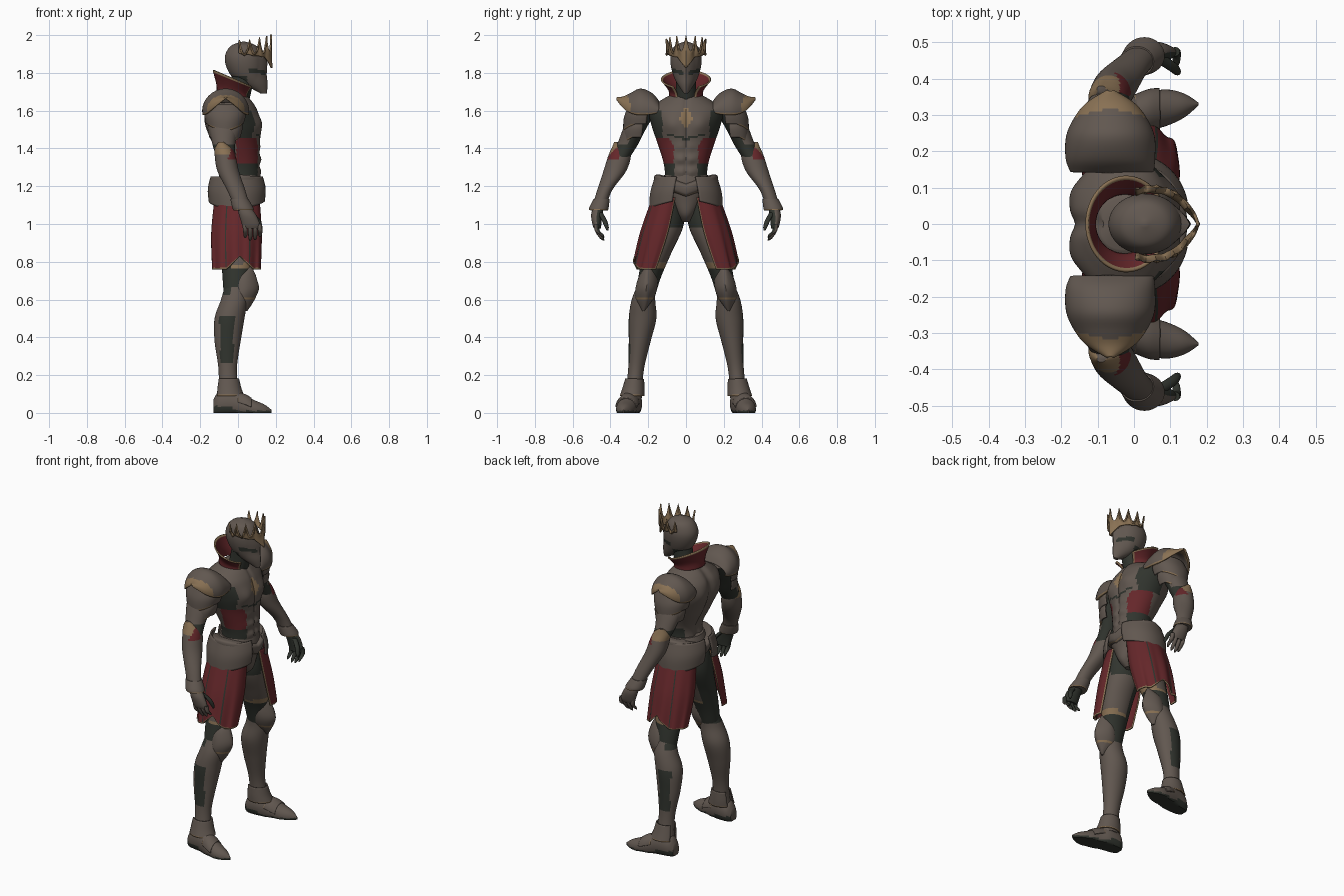
import bpy, bmesh, math
from mathutils import Vector

if "Cube" in bpy.data.objects:
    bpy.data.objects.remove(bpy.data.objects["Cube"], do_unlink=True)


def material(name, rgb):
    m = bpy.data.materials.new(name)
    m.use_nodes = True
    m.diffuse_color = (*rgb, 1)
    m.node_tree.nodes["Principled BSDF"].inputs["Base Color"].default_value = (*rgb, 1)
    return m


STEEL = material("brown steel", (.12, .096, .08))
DARK = material("dark underlayer", (.03, .034, .027))
RED = material("deep red cloth", (.13, .02, .023))
GOLD = material("old gold", (.25, .165, .088))


def spline(keys, steps):
    """Smooth interpolation through the cross-section keys."""
    out = []
    for i in range(len(keys) - 1):
        quad = [keys[max(0, min(len(keys) - 1, j))] for j in range(i - 1, i + 3)]
        for s in range(steps):
            t = s / steps
            out.append([b + .5 * t * (c - a + t * (2*a - 5*b + 4*c - d + t * (3*(b - c) + d - a)))
                        for a, b, c, d in zip(*quad)])
    return out + [list(keys[-1])]


def loft(name, keys, mat=STEEL, axis="z", arc=(0, 360), n=32, steps=5,
         paint=None, warp=None, thick=0, mirror=True):
    """Skin elliptical sections: (position on axis, centre 1, centre 2, radius 1, radius 2)."""
    closed = arc[1] - arc[0] == 360
    cols = n if closed else n + 1
    rings = spline(keys, steps)
    bm = bmesh.new()
    grid = []
    for r, (p, c1, c2, r1, r2) in enumerate(rings):
        row = []
        for k in range(cols):
            u, v = k / n, r / (len(rings) - 1)
            a = math.radians(arc[0] + (arc[1] - arc[0]) * u)
            e, f = c1 + max(r1, .001) * math.cos(a), c2 + max(r2, .001) * math.sin(a)
            co = Vector({"x": (p, e, f), "y": (e, p, f), "z": (e, f, p)}[axis])
            if warp:
                warp(co, u, v)
            row.append(bm.verts.new(co))
        grid.append(row)
    used = [mat]
    for r in range(len(rings) - 1):
        for k in range(n):
            j = (k + 1) % cols
            f = bm.faces.new((grid[r][k], grid[r][j], grid[r + 1][j], grid[r + 1][k]))
            m = paint(f.calc_center_median(), (k + .5) / n, (r + .5) / (len(rings) - 1)) if paint else mat
            m = m or mat
            if m not in used:
                used.append(m)
            f.material_index = used.index(m)
    if closed:
        bm.faces.new(grid[0])
        bm.faces.new(grid[-1])
    bmesh.ops.recalc_face_normals(bm, faces=bm.faces)
    me = bpy.data.meshes.new(name)
    bm.to_mesh(me)
    bm.free()
    for m in used:
        me.materials.append(m)
    me.shade_smooth()
    me.set_sharp_from_angle(angle=math.radians(40))
    ob = bpy.data.objects.new(name, me)
    bpy.context.collection.objects.link(ob)
    if thick:
        s = ob.modifiers.new("thickness", "SOLIDIFY")
        s.thickness, s.offset = thick, 0
    if mirror:
        ob.modifiers.new("mirror", "MIRROR").use_axis = (False, True, False)
    return ob


def bump(a, centre, width):
    return math.exp(-((a - centre) / width) ** 2)


# Torso with chest muscles, spine groove, flank cloth and chest ornament
def torso_shape(co, u, v):
    y = abs(co.y)
    if co.x > 0:
        co.x += .018 * bump(y, .08, .05) * bump(co.z, 1.53, .05) - .008 * bump(y, 0, .012)
        co.x += .006 * math.sin(co.z * 90) * bump(y, .03, .03) * bump(co.z, 1.32, .09)
    else:
        co.x += .016 * bump(y, 0, .025) - .012 * bump(y, .09, .04) * bump(co.z, 1.55, .06)


def torso_paint(c, u, v):
    y = abs(c.y)
    if c.x > 0 and y / .035 + abs(c.z - 1.56) / .065 < 1:
        return GOLD
    if c.x > -.01 and 1.32 < c.z < 1.45 and y > .065 + .5 * max(0, c.z - 1.41):
        return RED
    if c.x > -.05 and y > .06 and c.z < 1.32 or c.x > -.06 and y > .125 and 1.45 < c.z < 1.6:
        return DARK
    if c.x > 0 and y < .1 and abs(c.z - 1.45 - .25 * y) < .006:
        return DARK


loft("torso", [(1.14, 0, 0, .115, .125), (1.24, .015, 0, .105, .112), (1.32, .015, 0, .106, .118),
               (1.42, -.01, 0, .128, .148), (1.52, -.027, 0, .148, .182), (1.6, -.035, 0, .138, .195),
               (1.65, -.035, 0, .11, .14), (1.69, -.03, 0, .07, .07)],
     n=96, steps=9, paint=torso_paint, warp=torso_shape, mirror=False)
loft("neck", [(1.62, -.02, 0, .07, .07), (1.7, .01, 0, .06, .055), (1.8, .03, 0, .06, .055)],
     DARK, mirror=False)


# Flared collar, high at the nape and open at the throat
def collar_shape(co, u, v):
    co.z -= (co.x + .12) * (.17 + .26 * v)


loft("collar", [(1.69, -.025, 0, .085, .085), (1.74, -.025, 0, .085, .09), (1.81, -.02, 0, .11, .13)],
     RED, arc=(32, 328), n=48, warp=collar_shape, thick=.008, mirror=False,
     paint=lambda c, u, v: GOLD if v > .9 or not .02 < u < .98 else None)


# Helmet with a sharp mask ridge and dark eye slits
def helmet_shape(co, u, v):
    if co.x > .05 and co.z < 1.88:
        co.x += .022 * max(0, 1 - abs(co.y) / .05)


def helmet_paint(c, u, v):
    y = abs(c.y)
    if c.x > .06 and .012 < y and abs(c.z - 1.795 - .25 * y) < .011:
        return DARK
    if c.x < .05 and c.z < 1.78:
        return DARK


loft("helmet", [(1.69, .115, 0, .015, .01), (1.74, .075, 0, .06, .045), (1.79, .045, 0, .085, .068),
                (1.85, .033, 0, .1, .082), (1.9, .03, 0, .096, .08), (1.945, .03, 0, .065, .058),
                (1.966, .03, 0, .006, .006)],
     n=64, steps=7, warp=helmet_shape, paint=helmet_paint, mirror=False)


# Spiked crown with a pointed brow
def crown_shape(co, u, v):
    a = abs(u - .5) * 2
    brow = max(0, 1 - a * 4)
    spike = abs((a * 4) % 1 - .5) * 2
    co.z += v * (.085 * spike ** 2 - .03 * a) - (1 - v) * (.05 * brow - .03 * a)
    co.x += .025 * brow * (1 - .6 * v)


loft("crown", [(1.875, .045, 0, .108, .088), (1.9, .048, 0, .11, .094), (1.918, .05, 0, .115, .105)],
     GOLD, arc=(-112, 112), n=64, warp=crown_shape, thick=.009, mirror=False)

# Pelvis guard and tilted belt
loft("pelvis_guard", [(1.01, .03, 0, .03, .02), (1.05, .02, 0, .08, .05), (1.12, 0, 0, .115, .1),
                      (1.2, .005, 0, .122, .14), (1.26, .01, 0, .108, .115)], mirror=False,
     paint=lambda c, u, v: DARK if c.x < .03 and c.z < 1.14 else None)


def belt_shape(co, u, v):
    co.z += .35 * abs(co.y)


loft("belt", [(1.145, .0, 0, .125, .13), (1.16, 0, 0, .142, .165), (1.2, 0, 0, .145, .165),
              (1.215, 0, 0, .12, .13)], n=48, warp=belt_shape, mirror=False,
     paint=lambda c, u, v: GOLD if .12 < v < .22 else None)


# Hip plates and cloth side skirts
def hip_shape(co, u, v):
    co.z += v * (.05 * abs(2 * u - 1) - .02)


loft("hip_plate", [(1.25, -.005, .02, .135, .14), (1.17, -.005, .03, .15, .155), (1.09, -.005, .04, .145, .15)],
     arc=(12, 180), n=36, warp=hip_shape, thick=.01)


def skirt_shape(co, u, v):
    co.z += v ** 2 * .07 * max(0, 1 - abs(co.x - .01) / .07)
    co.y += .006 * math.sin(u * 38) * v


def skirt_paint(c, u, v):
    if not .022 < u < .978 or v > .97:
        return GOLD
    if abs(u - .36) < .008 or abs(u - .64) < .008:
        return DARK


loft("side_skirt", [(1.14, -.005, .09, .115, .085), (.95, -.008, .135, .13, .1), (.76, -.008, .19, .125, .082)],
     RED, arc=(-22, 196), n=64, steps=14, warp=skirt_shape, paint=skirt_paint, thick=.008)

# Legs
loft("thigh", [(1.15, 0, .09, .1, .07), (1.0, 0, .1, .1, .088), (.85, 0, .152, .09, .076),
               (.72, -.01, .192, .072, .06), (.62, -.015, .215, .06, .052)], steps=8,
     paint=lambda c, u, v: DARK if c.x < -.03 or c.z > .98 and c.y < .09 or c.z < .77
     else GOLD if c.z < .785 + .2 * max(0, c.x) else None)
loft("shin_guard", [(.69, -.01, .205, .055, .045), (.6, -.02, .225, .07, .062), (.5, -.045, .23, .079, .073),
                    (.38, -.055, .245, .069, .058), (.25, -.055, .262, .05, .043), (.16, -.052, .272, .05, .042),
                    (.08, -.05, .28, .058, .048)], steps=8,
     paint=lambda c, u, v: DARK if .27 < c.z < .52 and .1 < u < .42 and abs(c.x + .06) < .045 * (1 - v * .4)
     or c.x < -.04 and c.z > .62 else None)


def knee_shape(co, u, v):
    co.x += .02 * max(0, 1 - abs(co.y - .21) / .05) * (co.x > .03)


loft("knee_plate", [(.79, .045, .19, .006, .008), (.73, .03, .2, .045, .045), (.66, .03, .21, .062, .057),
                    (.6, .02, .22, .05, .045), (.54, .03, .226, .006, .006)], warp=knee_shape,
     paint=lambda c, u, v: GOLD if abs(c.z - .61) < .006 else DARK if c.x < 0 else None)
loft("ankle_guard", [(.18, -.052, .272, .054, .046), (.13, -.05, .278, .064, .055), (.09, -.045, .285, .074, .062)],
     arc=(-150, 150), thick=.008, paint=lambda c, u, v: GOLD if v > .9 else None)


def flat_sole(co, u, v):
    co.z = max(0, co.z)


loft("foot", [(-.13, .285, .03, .03, .04), (-.1, .285, .045, .05, .07), (-.03, .292, .05, .058, .08),
              (.03, .308, .032, .054, .064), (.09, .32, .018, .05, .048), (.14, .326, .01, .032, .034),
              (.178, .33, .006, .003, .01)], axis="x", warp=flat_sole,
     paint=lambda c, u, v: DARK if c.z < .035 and c.x < -.03 or c.z < .012 else None)
loft("toe_plate", [(.0, .3, .045, .052, .062), (.04, .311, .032, .057, .062), (.07, .317, .02, .054, .056)],
     axis="x", arc=(10, 170), thick=.008, paint=lambda c, u, v: GOLD if v < .12 else None)

# Shoulder plates: a winged dome over two pointed lames
loft("shoulder_dome", [(.145, -.06, 1.6, .11, .045), (.18, -.065, 1.6, .118, .088), (.24, -.065, 1.6, .117, .112),
                       (.29, -.065, 1.605, .095, .085), (.33, -.065, 1.625, .062, .046),
                       (.365, -.065, 1.66, .006, .006)], axis="y", arc=(-12, 192), n=40, thick=.01,
     paint=lambda c, u, v: GOLD if v > .72 - .3 * abs(u - .5) or not .03 < u < .97 else None)


def lame_shape(co, u, v):
    co.z -= .045 * v * max(0, 1 - 3 * abs(u - .5))


for label, top, y, r in (("upper", 1.63, .225, .105), ("lower", 1.56, .245, .088)):
    loft("shoulder_lame_" + label, [(top, -.065, y, r - .01, r - .03), (top - .05, -.068, y + .005, r, r - .01),
                                    (top - .1, -.07, y + .01, r - .01, r - .012)],
         arc=(-15, 195), n=36, warp=lame_shape, thick=.009,
         paint=lambda c, u, v: GOLD if v > .9 and abs(u - .5) < .3 else None)

# Arms
loft("upper_arm", [(1.62, -.07, .21, .08, .07), (1.52, -.075, .265, .08, .062), (1.42, -.075, .31, .06, .055),
                   (1.35, -.062, .35, .05, .05)],
     paint=lambda c, u, v: DARK if u > .5 or c.z < 1.42 else None)
loft("forearm_guard", [(1.435, -.09, .372, .012, .008), (1.4, -.078, .352, .045, .042), (1.36, -.068, .352, .055, .06),
                       (1.28, -.052, .377, .057, .06), (1.18, -.01, .43, .048, .04), (1.1, .02, .457, .042, .037)],
     steps=7, paint=lambda c, u, v: GOLD if c.z > 1.37 and u < .6 and c.x < -.04
     else RED if c.z > 1.34 and c.x > -.05 and u < .25 else None)
loft("wrist_cuff", [(1.13, .008, .447, .045, .04), (1.09, .024, .46, .052, .048), (1.075, .03, .463, .052, .048)],
     thick=.006, paint=lambda c, u, v: GOLD if v > .8 else None)

# Hands
loft("palm", [(1.1, .025, .46, .035, .028), (1.05, .05, .472, .045, .03), (1.0, .068, .472, .048, .024),
              (.975, .072, .468, .042, .018)], DARK, paint=lambda c, u, v: STEEL if u < .5 else None)
for i, low in enumerate((.925, .912, .915, .93)):
    x = .035 + .026 * i
    loft(f"finger_{i + 1}", [(1.0, x, .474, .013, .013), (.965, x + .004, .47, .012, .013),
                             (low + .015, x + .004, .448, .01, .011), (low, x + .003, .436, .004, .004)],
         DARK, n=12, paint=lambda c, u, v: STEEL if u < .5 else None)
loft("thumb", [(1.06, .07, .455, .014, .014), (1.02, .105, .433, .014, .014), (.985, .118, .42, .011, .011),
               (.965, .122, .416, .004, .004)], DARK, n=12)
